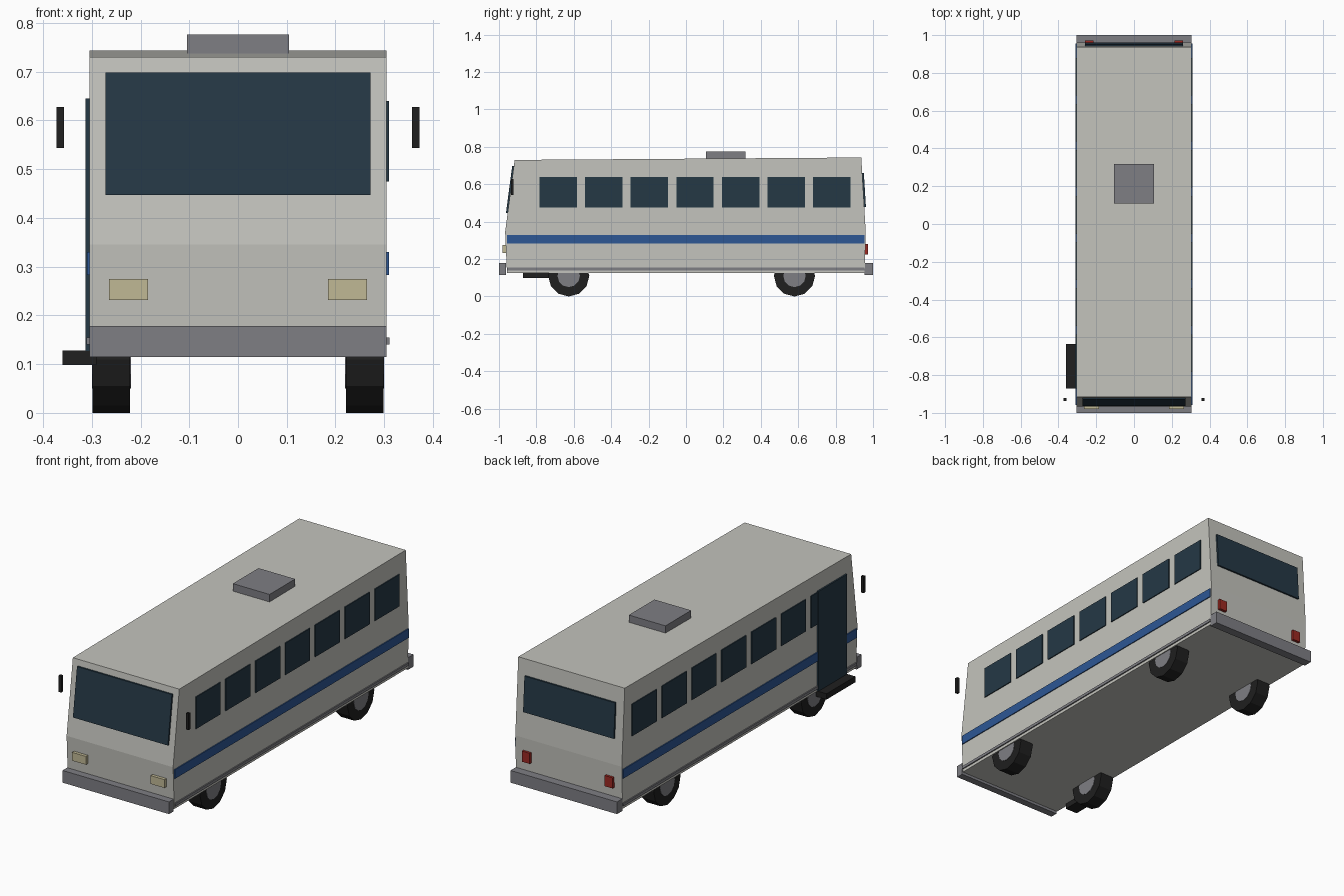
import bpy, bmesh, math

if "Cube" in bpy.data.objects:
    bpy.data.objects.remove(bpy.data.objects["Cube"])


def material(name, r, g, b):
    m = bpy.data.materials.new(name)
    m.diffuse_color = (r, g, b, 1)
    m.use_nodes = True
    m.node_tree.nodes["Principled BSDF"].inputs["Base Color"].default_value = m.diffuse_color
    return m


CREAM = material("cream paint", 0.55, 0.55, 0.51)
BLUE = material("blue stripe", 0.026, 0.095, 0.30)
GLASS = material("dark glass", 0.018, 0.040, 0.060)
GREY = material("grey trim", 0.21, 0.21, 0.23)
BLACK = material("black rubber", 0.014, 0.014, 0.014)
LAMP = material("headlight yellow", 0.53, 0.48, 0.30)
RED = material("tail light red", 0.33, 0.022, 0.016)


def finish(name, bm, mat):
    bmesh.ops.recalc_face_normals(bm, faces=bm.faces)
    me = bpy.data.meshes.new(name)
    bm.to_mesh(me)
    bm.free()
    me.materials.append(mat)
    ob = bpy.data.objects.new(name, me)
    bpy.context.collection.objects.link(ob)
    return ob


def prism(name, profile, x0, x1, mat):
    """Extrude a (y, z) profile from x0 to x1."""
    bm = bmesh.new()
    face = bm.faces.new([bm.verts.new((x0, y, z)) for y, z in profile])
    ext = bmesh.ops.extrude_face_region(bm, geom=[face])
    verts = [v for v in ext["geom"] if isinstance(v, bmesh.types.BMVert)]
    bmesh.ops.translate(bm, verts=verts, vec=(x1 - x0, 0, 0))
    return finish(name, bm, mat)


def box(name, x, y, z, mat):
    return prism(name, [(y[0], z[0]), (y[1], z[0]), (y[1], z[1]), (y[0], z[1])], x[0], x[1], mat)


def sided(s, a, b):
    return tuple(sorted((s * a, s * b)))


def wheel_part(name, x, y, radius, width, sides, mat):
    profile = [(y + radius * math.sin(2 * math.pi * i / sides),
                0.11 - radius * math.cos(2 * math.pi * i / sides)) for i in range(sides)]
    prism(name, profile, x - width / 2, x + width / 2, mat)


def end_pane(name, lower, upper, z0, z1, half, out, mat):
    """Thin pane lying on the sloped end wall that runs from lower to upper."""
    def wall(z):
        t = (z - lower[1]) / (upper[1] - lower[1])
        return lower[0] + t * (upper[0] - lower[0])
    prism(name, [(wall(z0), z0), (wall(z1), z1), (wall(z1) + out, z1), (wall(z0) + out, z0)],
          -half, half, mat)


# Body shell
W = 0.305
FRONT = [(-0.967, 0.345), (-0.916, 0.73)]
BACK = [(0.961, 0.345), (0.937, 0.743)]
prism("body", [(-0.957, 0.125), *FRONT, BACK[1], BACK[0], (0.955, 0.125)], -W, W, CREAM)

# Windscreen and rear window
end_pane("windscreen", *FRONT, 0.447, 0.698, 0.272, -0.009, GLASS)
end_pane("rear_window", *BACK, 0.478, 0.66, 0.26, 0.009, GLASS)

# Parts repeated on both sides
for s, side in ((1, "right"), (-1, "left")):
    for i in range(7):
        y = -0.684 + 0.244 * i
        box(f"{side}_window_{i + 1}", sided(s, 0.303, 0.31), (y - 0.1, y + 0.1), (0.475, 0.64), GLASS)
    box(f"{side}_stripe", sided(s, 0.303, 0.31), (-0.958, 0.955), (0.283, 0.33), BLUE)
    box(f"{side}_skirt_trim", sided(s, 0.303, 0.311), (-0.957, 0.955), (0.14, 0.155), GREY)
    box(f"{side}_headlight", sided(s, 0.185, 0.265), (-0.98, -0.955), (0.232, 0.275), LAMP)
    box(f"{side}_tail_light", sided(s, 0.215, 0.26), (0.95, 0.972), (0.225, 0.28), RED)
    box(f"{side}_mirror", sided(s, 0.357, 0.372), (-0.936, -0.921), (0.543, 0.628), BLACK)
    for y, end in ((-0.627, "front"), (0.58, "rear")):
        wheel_part(f"{end}_{side}_tyre", s * 0.26, y, 0.11, 0.076, 12, BLACK)
        wheel_part(f"{end}_{side}_hub", s * 0.26, y, 0.06, 0.08, 12, GREY)

# Entrance door and step on the left
box("door", (-0.313, -0.304), (-0.872, -0.638), (0.127, 0.645), GLASS)
box("door_step", (-0.36, -0.29), (-0.872, -0.636), (0.098, 0.128), BLACK)

# Bumpers and roof unit
box("front_bumper", (-W, W), (-1.0, -0.962), (0.115, 0.178), GREY)
box("rear_bumper", (-W, W), (0.955, 1.0), (0.115, 0.178), GREY)
box("roof_vent", (-0.105, 0.105), (0.108, 0.318), (0.73, 0.776), GREY)
